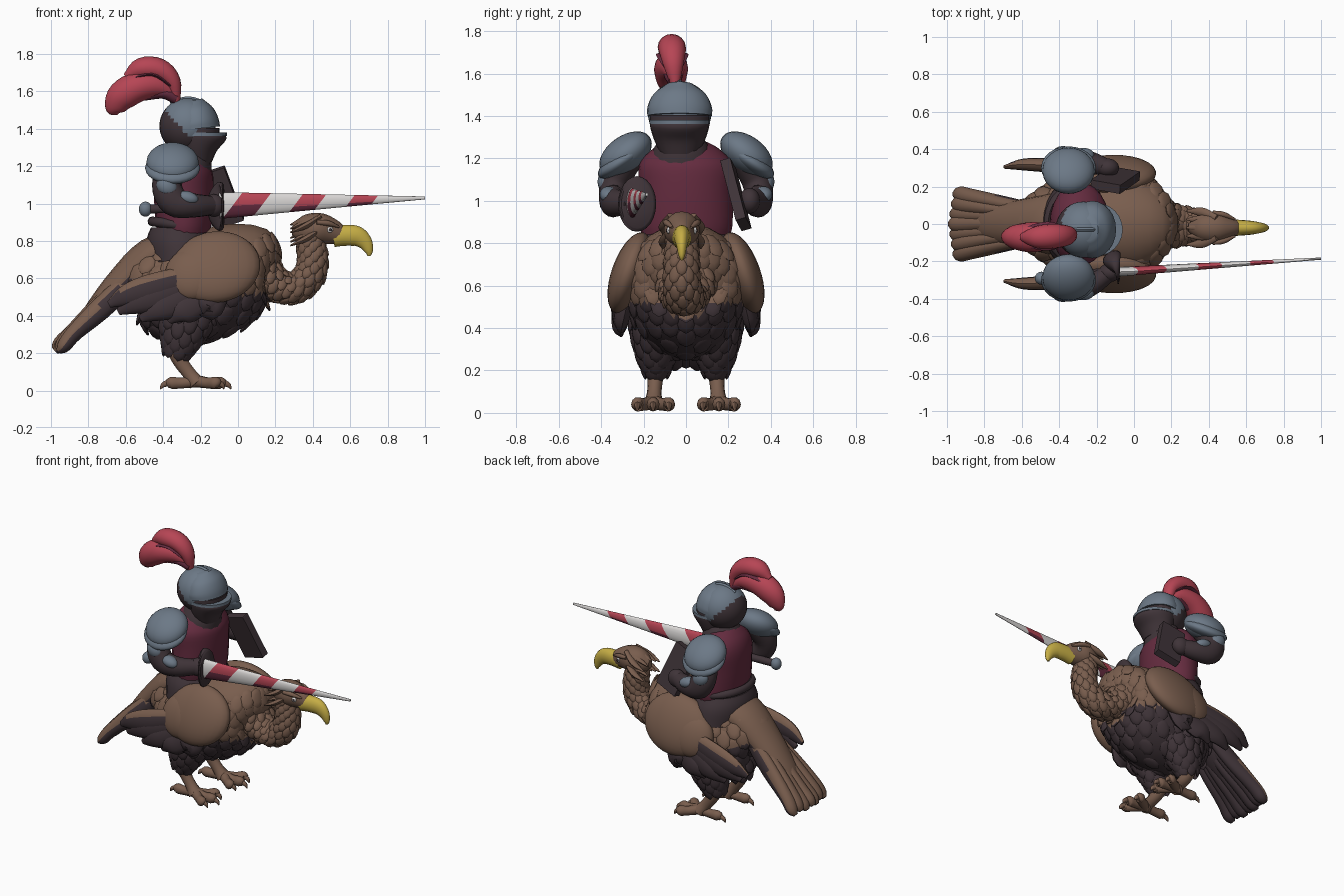
import bpy, bmesh
from math import radians, cos, sin, tau
from mathutils import Vector, Matrix, Euler

if "Cube" in bpy.data.objects:
    bpy.data.objects.remove(bpy.data.objects["Cube"])


def material(name, rgb):
    m = bpy.data.materials.new(name)
    m.use_nodes = True
    m.diffuse_color = (*rgb, 1)
    m.node_tree.nodes["Principled BSDF"].inputs["Base Color"].default_value = (*rgb, 1)
    return m


BROWN = material("feather brown", (.19, .11, .075))
DARK = material("dark umber", (.05, .034, .04))
MAROON = material("tunic maroon", (.13, .025, .05))
STEEL = material("blue steel", (.15, .19, .24))
RED = material("plume red", (.47, .06, .09))
WHITE = material("lance white", (.7, .68, .67))
YELLOW = material("beak yellow", (.56, .42, .06))


def finish(name, bm, mats, rule=None):
    bmesh.ops.recalc_face_normals(bm, faces=bm.faces)
    bm.normal_update()
    if rule:
        for f in bm.faces:
            f.material_index = int(rule(f.calc_center_median(), f.normal))
    me = bpy.data.meshes.new(name)
    bm.to_mesh(me)
    bm.free()
    for m in mats:
        me.materials.append(m)
    ob = bpy.data.objects.new(name, me)
    bpy.context.collection.objects.link(ob)
    bpy.ops.object.select_all(action='DESELECT')
    ob.select_set(True)
    bpy.context.view_layer.objects.active = ob
    bpy.ops.object.shade_smooth_by_angle(angle=radians(45))
    return ob


def tube(name, pts, mats, rule=None, n=16, sub=4):
    """Loft through stations (x, y, z, half width, half depth), smoothed."""
    p = [Vector(q) for q in pts]
    p = [p[0] * 2 - p[1]] + p + [p[-1] * 2 - p[-2]]
    st = []
    for i in range(1, len(p) - 2):
        a, b, c, d = p[i - 1:i + 3]
        for k in range(sub):
            t = k / sub
            st.append((b * 2 + (c - a) * t + (a * 2 - b * 5 + c * 4 - d) * t * t
                       + (b * 3 - a - c * 3 + d) * t ** 3) / 2)
    st.append(p[-2])
    bm = bmesh.new()
    rings = []
    for i, s in enumerate(st):
        t = (st[min(i + 1, len(st) - 1)] - st[max(i - 1, 0)]).to_3d().normalized()
        side = Vector((0, 1, 0))
        side = (side - t * side.dot(t)).normalized()
        up = t.cross(side)
        rings.append([bm.verts.new(s.to_3d() + side * cos(tau * j / n) * max(s[3], .003)
                                   + up * sin(tau * j / n) * max(s[4], .003)) for j in range(n)])
    for r, q in zip(rings, rings[1:]):
        for j in range(n):
            bm.faces.new((r[j], r[(j + 1) % n], q[(j + 1) % n], q[j]))
    bm.faces.new(rings[0])
    bm.faces.new(rings[-1])
    return finish(name, bm, mats, rule)


def ball(name, loc, size, mats, rot=(0, 0, 0), rule=None, n=24):
    bm = bmesh.new()
    m = Matrix.LocRotScale(Vector(loc), Euler([radians(a) for a in rot]), Vector(size))
    bmesh.ops.create_uvsphere(bm, u_segments=n, v_segments=n * 2 // 3, radius=1, matrix=m)
    return finish(name, bm, mats, rule)


def feathers(name, source, size, n, flow, rule, keep=lambda c: True):
    """Overlapping scale feathers staggered over a lofted surface."""
    bm = bmesh.new()
    for i, f in enumerate(source.data.polygons):
        if (i // n + i % n) % 2 or len(f.vertices) > 4 or not keep(f.center):
            continue
        d = Vector(flow) - f.normal * Vector(flow).dot(f.normal)
        if d.length < .05:
            continue
        d = (d.normalized() + f.normal * .15).normalized()
        side = d.cross(f.normal).normalized()
        m = Matrix((side, d, side.cross(d))).transposed().to_4x4()
        m.translation = f.center
        bmesh.ops.create_uvsphere(bm, u_segments=8, v_segments=6, radius=1,
                                  matrix=m @ Matrix.Diagonal((*size, 1)))
    return finish(name, bm, [BROWN, DARK], rule)


# Bird body, neck and head
def underside(c, n):
    return c.z < .52 + max(0, -.4 - c.x) * .4 - .07 * (abs(c.y) < .08)


body = tube("bird_body", [
    (-.64, 0, .55, .05, .06), (-.52, 0, .6, .17, .18), (-.36, 0, .56, .25, .29),
    (-.16, 0, .57, .28, .3), (0, 0, .65, .27, .26), (.11, 0, .69, .22, .2),
    (.17, 0, .68, .12, .12), (.19, 0, .67, .03, .03)], [BROWN, DARK], underside, n=22, sub=3)
feathers("body_feathers", body, (.046, .066, .014), 22, (-.35, 0, -1), underside,
         lambda c: c.z < .8 and c.x > -.55)
neck = tube("neck", [
    (.02, 0, .73, .2, .17), (.13, 0, .62, .15, .12), (.22, -.01, .56, .11, .085),
    (.31, -.01, .55, .09, .08), (.385, -.02, .62, .08, .08), (.4, -.02, .71, .075, .075),
    (.39, -.02, .79, .07, .07), (.4, -.02, .88, .06, .06)], [BROWN], n=14, sub=3)
feathers("neck_feathers", neck, (.028, .045, .012), 14, (-.5, 0, -1), lambda c, n: False,
         lambda c: c.x > .1)
tube("head", [(.29, -.02, .86, .02, .03), (.35, -.02, .86, .07, .075), (.43, -.02, .865, .085, .085),
              (.5, -.02, .85, .06, .07), (.55, -.02, .83, .04, .05)], [BROWN])
for k in range(5):
    for low in (0, .07):
        tube("crest_feather", [(.44, -.02 + (k - 2) * .025, .93 - low, .02, .012),
                               (.36, -.02 + (k - 2) * .042, .92 - low - abs(k - 2) * .02, .025, .016),
                               (.28, -.02 + (k - 2) * .045, .885 - low - abs(k - 2) * .02, .004, .004)],
             [BROWN], n=8)
tube("beak", [(.51, -.02, .825, .045, .058), (.57, -.02, .83, .042, .056), (.635, -.02, .825, .036, .054),
              (.68, -.02, .79, .026, .04), (.7, -.02, .745, .016, .022), (.7, -.02, .72, .006, .008)], [YELLOW])
for s in (1, -1):
    ball("eye", (.49, -.02 + s * .062, .86), (.018, .01, .016), [WHITE], n=12)
    ball("pupil", (.494, -.02 + s * .07, .86), (.008, .005, .008), [DARK], n=12)
    tube("brow", [(.42, -.02 + s * .08, .9, .012, .012), (.48, -.02 + s * .07, .895, .015, .015),
                  (.54, -.02 + s * .045, .875, .006, .006)], [BROWN], n=8)

# Tail fan
tube("rump", [(-.3, 0, .78, .18, .08), (-.46, 0, .72, .16, .1), (-.62, 0, .57, .13, .09),
              (-.76, 0, .43, .1, .06), (-.84, 0, .35, .06, .03)], [BROWN, DARK], lambda c, n: n.z - n.x < .1)
for k in range(-3, 4):
    drop = .012 * (k % 2)
    tube("tail_feather", [(-.44, k * .02, .73, .03, .03), (-.68, k * .036, .5 - drop, .038, .06),
                          (-.87, k * .048, .325 - drop, .045, .045),
                          (-.955 + abs(k) * .008, k * .053, .25 - drop, .042, .037),
                          (-.985 + abs(k) * .008, k * .053, .22 - drop, .018, .015)],
         [BROWN, DARK], lambda c, n: n.z - n.x < .25, n=12)

# Wings, thighs, legs and feet
TIPS = [(-.69, .46), (-.64, .42), (-.52, .38), (-.37, .37), (-.2, .41)]
for s in (1, -1):
    ball("wing_covert", (-.12, s * .265, .66), (.24, .085, .2), [BROWN], (s * 20, -8, 0))
    ball("rear_covert", (-.24, s * .28, .625), (.155, .07, .145), [BROWN], (s * 18, -25, 0))
    for k, (x, z) in enumerate(TIPS):
        tube("flight_feather", [(-.08, s * .27, .65 - k * .02, .03, .05),
                                (x * .55 - .04, s * (.31 - k * .002), z * .5 + .325 - k * .018, .038, .08),
                                (x * .85, s * .318, z + .05, .032, .062), (x, s * .305, z, .01, .018)],
             [BROWN, DARK], lambda c, n, k=k: not (k == 0 and n.z > .3), n=12)
    thigh = tube("thigh", [(-.22, s * .13, .56, .12, .15), (-.27, s * .135, .42, .13, .17),
                           (-.3, s * .14, .3, .1, .12), (-.33, s * .14, .2, .06, .07)],
                 [DARK], n=14, sub=3)
    feathers("thigh_feathers", thigh, (.038, .058, .013), 14, (-.2, 0, -1), lambda c, n: True)
    tube("shank", [(-.34, s * .14, .24, .05, .055), (-.31, s * .145, .16, .037, .042),
                   (-.26, s * .15, .09, .035, .038), (-.22, s * .155, .04, .05, .045)], [BROWN], n=10)
    for dx, dy in ((.15, 0), (.12, .075), (.12, -.075), (-.16, 0)):
        x, y = -.22, s * .155
        tube("toe", [(x, y, .05, .035, .034), (x + dx * .5, y + dy * .6, .04, .028, .03),
                     (x + dx * .85, y + dy, .04, .03, .034), (x + dx, y + dy, .03, .014, .02)],
             [BROWN], n=10)
        tube("claw", [(x + dx * .9, y + dy, .045, .016, .018), (x + dx * 1.12, y + dy, .03, .012, .014),
                      (x + dx * 1.22, y + dy, .008, .003, .003)], [BROWN], n=8)

# Rider torso, skirt and collar
tube("tunic", [(-.29, 0, .84, .21, .14), (-.29, 0, .9, .22, .15), (-.29, 0, 1.05, .22, .16),
               (-.29, 0, 1.17, .22, .155), (-.28, 0, 1.24, .16, .12), (-.27, 0, 1.28, .08, .07)],
     [MAROON], n=24)
tube("skirt", [(-.3, 0, .7, .26, .18), (-.31, 0, .8, .24, .18), (-.31, 0, .87, .2, .155)], [DARK], n=24)
bpy.ops.mesh.primitive_torus_add(location=(-.32, 0, .885), rotation=(0, radians(8), 0),
                                 major_radius=.175, minor_radius=.026, major_segments=32, minor_segments=8)
belt = bpy.context.object
belt.name, belt.scale = "belt", (.82, 1.06, 1)
belt.data.materials.append(DARK)
bpy.ops.object.shade_smooth_by_angle(angle=radians(45))
tube("collar", [(-.27, -.02, 1.2, .15, .13), (-.26, -.02, 1.25, .13, .12), (-.25, -.02, 1.3, .1, .1)], [DARK])

# Helmet with visor and plume
ball("helmet", (-.27, -.03, 1.415), (.15, .15, .148), [STEEL, DARK], n=36,
     rule=lambda c, n: c.z < 1.36 + max(0, -.27 - c.x) * 1.2)
tube("visor_face", [(-.21, -.03, 1.22, .09, .07), (-.21, -.03, 1.3, .125, .105),
                    (-.2, -.03, 1.37, .14, .14), (-.2, -.03, 1.375, .1, .1)], [DARK], n=20)
tube("visor_rim", [(-.205, -.03, 1.362, .143, .145), (-.205, -.03, 1.38, .143, .145)], [STEEL], n=24, sub=1)
tube("eye_slit", [(-.21, -.03, 1.38, .14, .112), (-.21, -.03, 1.405, .14, .112)], [DARK], n=24, sub=1)
tube("brow_plate", [(-.22, -.03, 1.4, .152, .125), (-.225, -.03, 1.44, .152, .12),
                    (-.24, -.03, 1.5, .125, .1), (-.25, -.03, 1.55, .06, .06)], [STEEL], n=24)
tube("helmet_crest", [(-.13, -.03, 1.47, .01, .012), (-.2, -.03, 1.54, .012, .014),
                      (-.28, -.03, 1.56, .012, .012), (-.36, -.03, 1.53, .01, .012)], [STEEL], n=8)
tube("plume_upper", [(-.33, -.05, 1.54, .02, .02), (-.35, -.06, 1.65, .05, .045),
                     (-.42, -.065, 1.715, .065, .06), (-.52, -.07, 1.72, .06, .058),
                     (-.6, -.07, 1.675, .02, .02)], [RED])
tube("plume_lower", [(-.33, -.05, 1.565, .02, .02), (-.42, -.06, 1.625, .06, .06),
                     (-.53, -.07, 1.625, .08, .08), (-.62, -.07, 1.575, .07, .08),
                     (-.66, -.065, 1.51, .04, .055), (-.665, -.06, 1.475, .01, .02)], [RED])
tube("plume_quill", [(-.33, -.055, 1.56, .03, .03), (-.4, -.06, 1.59, .045, .03),
                     (-.5, -.065, 1.57, .03, .02)], [MAROON])
tube("plume_vein", [(-.36, -.06, 1.63, .045, .012), (-.46, -.065, 1.69, .078, .012),
                    (-.6, -.07, 1.66, .05, .012)], [MAROON])

# Shoulders and arms
for s in (1, -1):
    ball("pauldron", (-.35, s * .285, 1.22), (.14, .14, .085), [STEEL], (-s * 36, 0, 0))
    ball("pauldron_rim", (-.35, s * .3, 1.19), (.147, .135, .05), [STEEL], (-s * 34, 0, 0))
    hand = (-.13, -.26, .99) if s < 0 else (-.14, .3, 1.0)
    tube("arm", [(-.34, s * .27, 1.22, .08, .08), (-.38, s * .33, 1.1, .07, .08),
                 (-.34, s * .345, 1.01, .066, .08), (-.24, s * .33, .99, .06, .065),
                 (*hand, .045, .05)], [DARK])
    ball("elbow_plate", (-.38, s * .375, 1.09), (.06, .042, .05), [STEEL], (0, 40, 0))
    ball("forearm_plate", (-.27, s * .365, 1.03), (.06, .042, .036), [STEEL], (0, 15, 0))
    ball("glove", hand, (.06, .05, .06), [DARK])

# Shield on the left arm
bpy.ops.mesh.primitive_cube_add(size=1, location=(-.1, .235, 1.03),
                                rotation=(radians(17), radians(-18), radians(-10)))
shield = bpy.context.object
shield.name, shield.scale = "shield", (.17, .05, .31)
shield.data.materials.append(DARK)
bevel = shield.modifiers.new("edge", 'BEVEL')
bevel.width = .012

# Lance with slanted two-tone bands, guard, grip and pommel
bands = [-.1, -.03, .13, .31, .44, .6, .73, 1.0]
lance = tube("lance", [(x, -.25 + x * .065, .99 + x * .04, .024 - x * .018, .072 - (x + .07) * .06)
                       for x in bands], [WHITE, RED, MAROON], n=16, sub=1,
             rule=lambda c, n: any(a < c.x < b for a, b in zip(bands[1::2], bands[2::2]))
             * (1 + (c.z < .98 + c.x * .04)))
for v in lance.data.vertices:
    if -.05 < v.co.x < .97:
        v.co.x += .8 * (v.co.z - .99 - v.co.x * .04)
tube("lance_guard", [(-.13, -.25, .985, .03, .04), (-.115, -.235, .985, .08, .12),
                     (-.09, -.23, .985, .09, .13), (-.075, -.23, .985, .075, .115)], [DARK], n=24)
tube("lance_grip", [(-.5, -.29, .97, .025, .025), (-.1, -.255, .98, .025, .025)], [DARK], n=10)
ball("lance_pommel", (-.495, -.29, .97), (.035, .035, .04), [STEEL])
